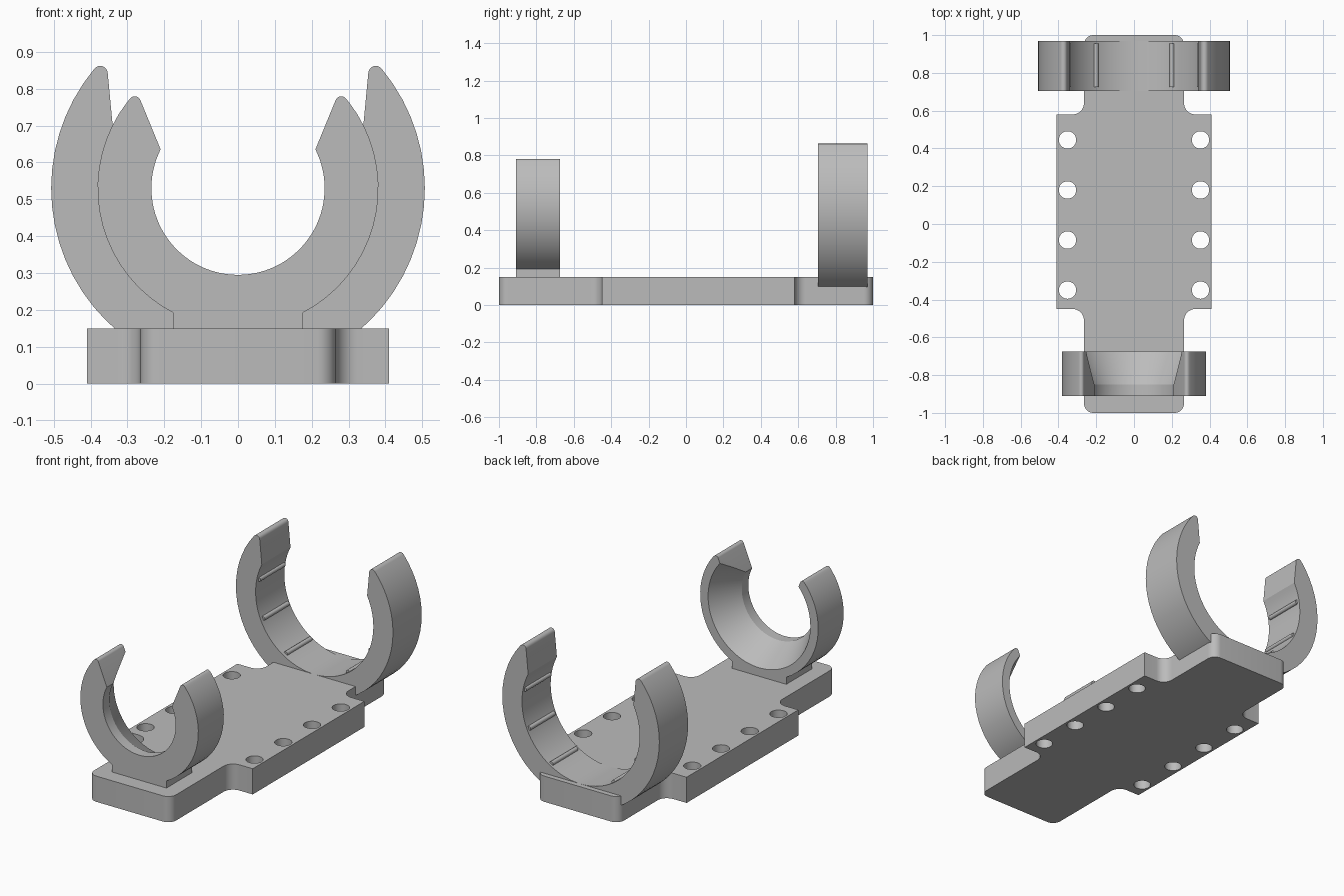
import bpy, bmesh, math
from mathutils import Vector

if "Cube" in bpy.data.objects:
    bpy.data.objects.remove(bpy.data.objects["Cube"], do_unlink=True)

grey = bpy.data.materials.new("plain grey")
grey.use_nodes = True
grey.diffuse_color = (0.5, 0.5, 0.5, 1)
grey.node_tree.nodes["Principled BSDF"].inputs["Base Color"].default_value = (0.5, 0.5, 0.5, 1)

AXIS_Z = 0.53  # height of the tube axis held by both clips


def fillet(prev, corner, nxt, r, steps=8):
    """Points of an arc that rounds one corner of an outline."""
    c = Vector(corner)
    a, b = (Vector(prev) - c).normalized(), (Vector(nxt) - c).normalized()
    half = a.angle(b) / 2
    centre = c + (a + b).normalized() * (r / math.sin(half))
    start, end = c + a * (r / math.tan(half)) - centre, c + b * (r / math.tan(half)) - centre
    sweep = start.angle(end)
    return [centre + (start * math.sin(sweep * (1 - t)) + end * math.sin(sweep * t)) / math.sin(sweep)
            for t in (i / steps for i in range(steps + 1))]


def rounded(points):
    """Outline from (x, y, corner radius) entries."""
    out = []
    for i, (x, y, r) in enumerate(points):
        p, n = points[i - 1], points[(i + 1) % len(points)]
        out += fillet(p[:2], (x, y), n[:2], r) if r else [Vector((x, y))]
    return out


def prism(name, outline, lo, hi, along_y=False):
    bm = bmesh.new()
    place = (lambda p: (p[0], lo, p[1])) if along_y else (lambda p: (p[0], p[1], lo))
    face = bm.faces.new([bm.verts.new(place(p)) for p in outline])
    new = bmesh.ops.extrude_face_region(bm, geom=[face])["geom"]
    shift = Vector((0, hi - lo, 0)) if along_y else Vector((0, 0, hi - lo))
    bmesh.ops.translate(bm, vec=shift, verts=[v for v in new if isinstance(v, bmesh.types.BMVert)])
    bmesh.ops.recalc_face_normals(bm, faces=bm.faces)
    mesh = bpy.data.meshes.new(name)
    bm.to_mesh(mesh)
    bm.free()
    mesh.materials.append(grey)
    obj = bpy.data.objects.new(name, mesh)
    bpy.context.collection.objects.link(obj)
    return obj


def activate(obj):
    bpy.ops.object.select_all(action="DESELECT")
    obj.select_set(True)
    bpy.context.view_layer.objects.active = obj


def smooth(obj):
    activate(obj)
    bpy.ops.object.shade_smooth_by_angle(angle=math.radians(25))


def cut(obj, cutter):
    cutter.hide_render = True
    mod = obj.modifiers.new("cut", "BOOLEAN")
    mod.operation, mod.solver, mod.object = "DIFFERENCE", "EXACT", cutter
    activate(obj)
    bpy.ops.object.modifier_apply(modifier=mod.name)
    bpy.data.objects.remove(cutter, do_unlink=True)


def arc(r, a, b, steps):
    """Arc about the tube axis; angles are measured from straight down."""
    angles = [a + (b - a) * i / steps for i in range(steps + 1)]
    return [(r * math.sin(t), AXIS_Z - r * math.cos(t), 0) for t in angles]


def clip(name, outer, inner, tip, mouth, tip_radius, lo, hi, foot=0):
    """Open ring with rounded tips, optionally on a square foot."""
    tip_angle = math.atan2(tip, -math.sqrt(outer ** 2 - tip ** 2))
    mouth_angle = math.atan2(mouth, -math.sqrt(inner ** 2 - mouth ** 2))
    if foot:
        low = math.asin(foot / outer)
        side = arc(outer, low, tip_angle, 18)
        mirrored = [(-x, z, r) for x, z, r in reversed(side)]
        outside = mirrored + [(-foot, 0.15, 0), (foot, 0.15, 0)] + side
    else:
        outside = arc(outer, -tip_angle, tip_angle, 48)
    for i in (0, -1):
        outside[i] = (*outside[i][:2], tip_radius)
    return prism(name, rounded(outside + arc(inner, mouth_angle, -mouth_angle, 64)), lo, hi, True)


# Base plate with rounded ends and a wider middle
half = [(0.265, -1, 0.05), (0.265, -0.45, 0.06), (0.41, -0.45, 0),
        (0.41, 0.58, 0), (0.265, 0.58, 0.06), (0.265, 1, 0.05)]
plate = prism("base_plate", rounded(half + [(-x, y, r) for x, y, r in reversed(half)]), 0, 0.15)

# Screw holes along both sides
for side in (-1, 1):
    for i in range(4):
        bpy.ops.mesh.primitive_cylinder_add(vertices=32, radius=0.046, depth=0.5,
                                            location=(side * 0.352, -0.35 + i * 0.265, 0.1))
        cut(plate, bpy.context.object)
smooth(plate)

# Front clip, with a bore that flares towards the back
front = clip("front_clip", 0.381, 0.235, 0.275, 0.21, 0.016, -0.91, -0.675, foot=0.175)
slope = (0.33 - 0.235) / 0.175
start, end = -0.86, -0.65
bpy.ops.mesh.primitive_cone_add(vertices=96, radius1=0.235 + slope * (start + 0.85),
                                radius2=0.235 + slope * (end + 0.85), depth=end - start,
                                location=(0, (start + end) / 2, AXIS_Z),
                                rotation=(-math.pi / 2, 0, 0))
cut(front, bpy.context.object)
smooth(front)

# Larger back clip, sunk into the plate
smooth(clip("back_clip", 0.507, 0.38, 0.358, 0.34, 0.02, 0.705, 0.97))

# Grip ribs inside the back clip
for side, label in ((1, "left"), (-1, "right")):
    for i, angle in enumerate((32, 66, 100)):
        t = math.radians(angle)
        bpy.ops.mesh.primitive_cylinder_add(
            vertices=16, radius=0.013, depth=0.23, rotation=(math.pi / 2, 0, 0),
            location=(side * 0.38 * math.sin(t), 0.84, AXIS_Z - 0.38 * math.cos(t)))
        rib = bpy.context.object
        rib.name = f"grip_rib_{label}_{i + 1}"
        rib.data.materials.append(grey)
        smooth(rib)
